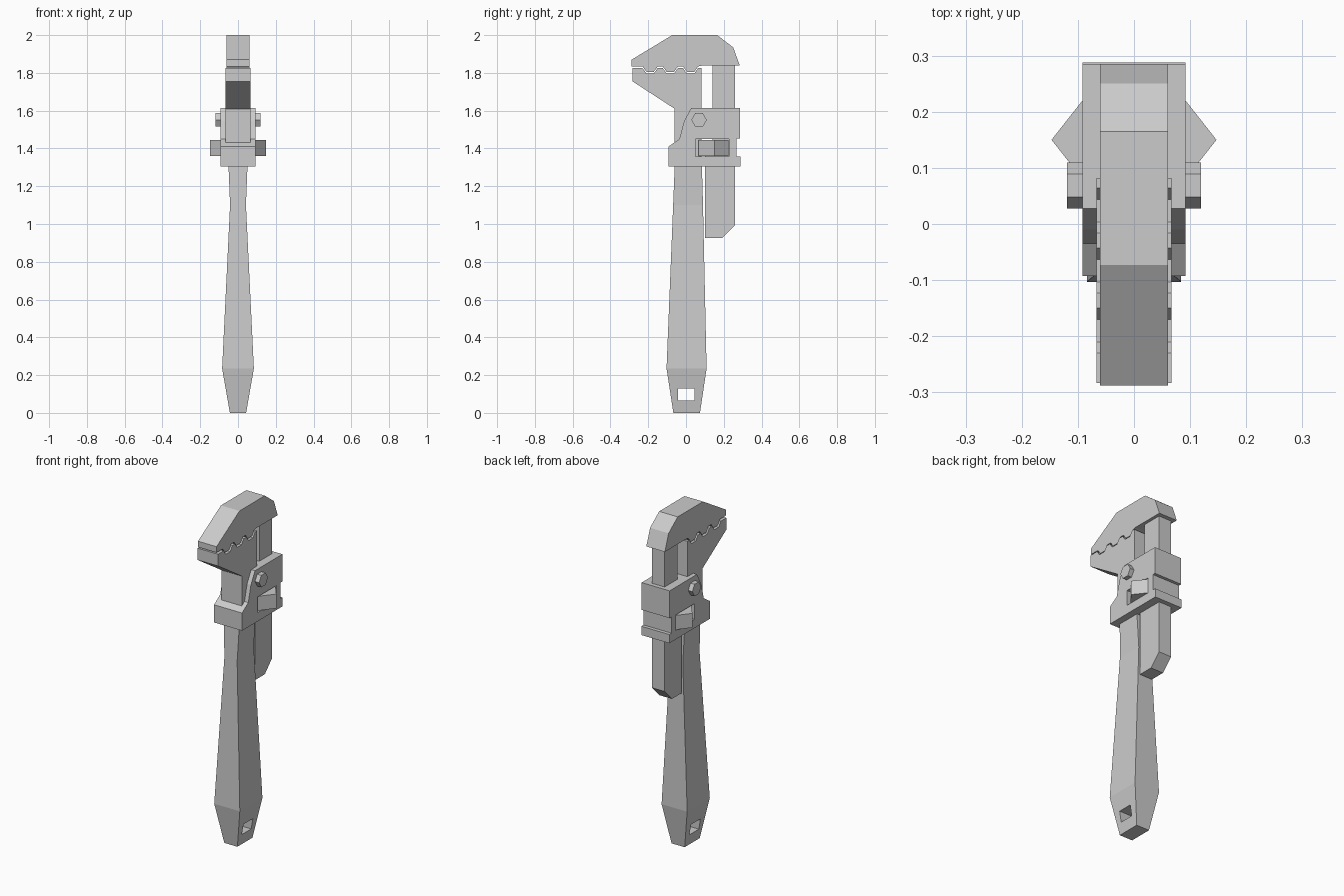
import bpy, bmesh, math

if "Cube" in bpy.data.objects:
    bpy.data.objects.remove(bpy.data.objects["Cube"])


def finish(name, bm):
    bmesh.ops.recalc_face_normals(bm, faces=bm.faces)
    mesh = bpy.data.meshes.new(name)
    bm.to_mesh(mesh)
    bm.free()
    obj = bpy.data.objects.new(name, mesh)
    bpy.context.collection.objects.link(obj)
    return obj


def loft(name, rings):
    """Skin a closed solid through rings of equal point count."""
    bm = bmesh.new()
    loops = [[bm.verts.new(p) for p in ring] for ring in rings]
    n = len(loops[0])
    for a, b in zip(loops, loops[1:]):
        for i in range(n):
            j = (i + 1) % n
            bm.faces.new((a[i], a[j], b[j], b[i]))
    bm.faces.new(loops[0])
    bm.faces.new(loops[-1])
    return finish(name, bm)


def side_profile(name, points, half_width):
    """Extrude a (y, z) outline symmetrically across x."""
    return loft(name, [[(x, y, z) for y, z in points] for x in (-half_width, half_width)])


def cut(obj, y0, y1, z0, z1):
    """Cut a rectangular window right through in x."""
    cutter = side_profile("cutter", [(y0, z0), (y1, z0), (y1, z1), (y0, z1)], 0.5)
    mod = obj.modifiers.new("window", 'BOOLEAN')
    mod.operation, mod.object, mod.solver = 'DIFFERENCE', cutter, 'EXACT'
    bpy.context.view_layer.objects.active = obj
    bpy.ops.object.modifier_apply(modifier=mod.name)
    bpy.data.objects.remove(cutter)


# Tapered handle with hanging hole: z, half width, front y, back y
sections = [(0, 0.043, -0.067, 0.074), (0.235, 0.084, -0.103, 0.109),
            (1.1, 0.042, -0.068, 0.09), (1.35, 0.052, -0.058, 0.083)]
handle = loft("handle", [[(-w, a, z), (w, a, z), (w, b, z), (-w, b, z)]
                         for z, w, a, b in sections])
cut(handle, -0.042, 0.046, 0.066, 0.13)

# Tooth line shared by both jaws, front to back
teeth = [(-0.23, 1.825)]
for k in range(3):
    y = -0.23 + 0.107 * k
    teeth += [(y + 0.02, 1.797), (y + 0.06, 1.797), (y + 0.08, 1.825)]
    if k < 2:
        teeth.append((y + 0.107, 1.825))

# Lower jaw and its neck
side_profile("lower_jaw", [(-0.283, 1.825)] + teeth + [
    (0.082, 1.825), (0.082, 1.32), (-0.06, 1.32), (-0.06, 1.61), (-0.283, 1.755)], 0.067)

# Upper hook jaw, with a narrow gap over the lower teeth
side_profile("upper_jaw", [(-0.288, 1.835)] + [(y, z + 0.009) for y, z in teeth] + [
    (0.082, 1.838), (0.285, 1.838), (0.25, 1.935), (0.165, 2.0),
    (-0.073, 2.0), (-0.288, 1.87)], 0.061)

# Sliding bar of the upper jaw
side_profile("slide_bar", [
    (0.1, 0.925), (0.192, 0.925), (0.26, 0.995), (0.26, 1.85),
    (0.14, 1.85), (0.14, 1.36), (0.1, 1.36)], 0.042)

# Housing around both bars, with a window for the adjusting nut
housing = side_profile("housing", [
    (-0.093, 1.305), (-0.093, 1.41), (-0.035, 1.45), (-0.01, 1.545), (0.028, 1.615),
    (0.285, 1.615), (0.285, 1.453), (0.267, 1.453), (0.267, 1.357),
    (0.288, 1.357), (0.288, 1.305)], 0.092)
cut(housing, 0.05, 0.228, 1.357, 1.45)

# Six-sided adjusting nut
nut = [(0.147, 0.15), (0.088, 0.225), (-0.088, 0.225),
       (-0.147, 0.15), (-0.08, 0.065), (0.08, 0.065)]
loft("adjusting_nut", [[(x, y, z) for x, y in nut] for z in (1.36, 1.445)])

# Pivot bolt with a hexagonal head on each side
hexagon = [(0.069 + 0.041 * math.cos(i * math.pi / 3),
            1.551 + 0.041 * math.sin(i * math.pi / 3)) for i in range(6)]
side_profile("pivot_bolt", hexagon, 0.119)
